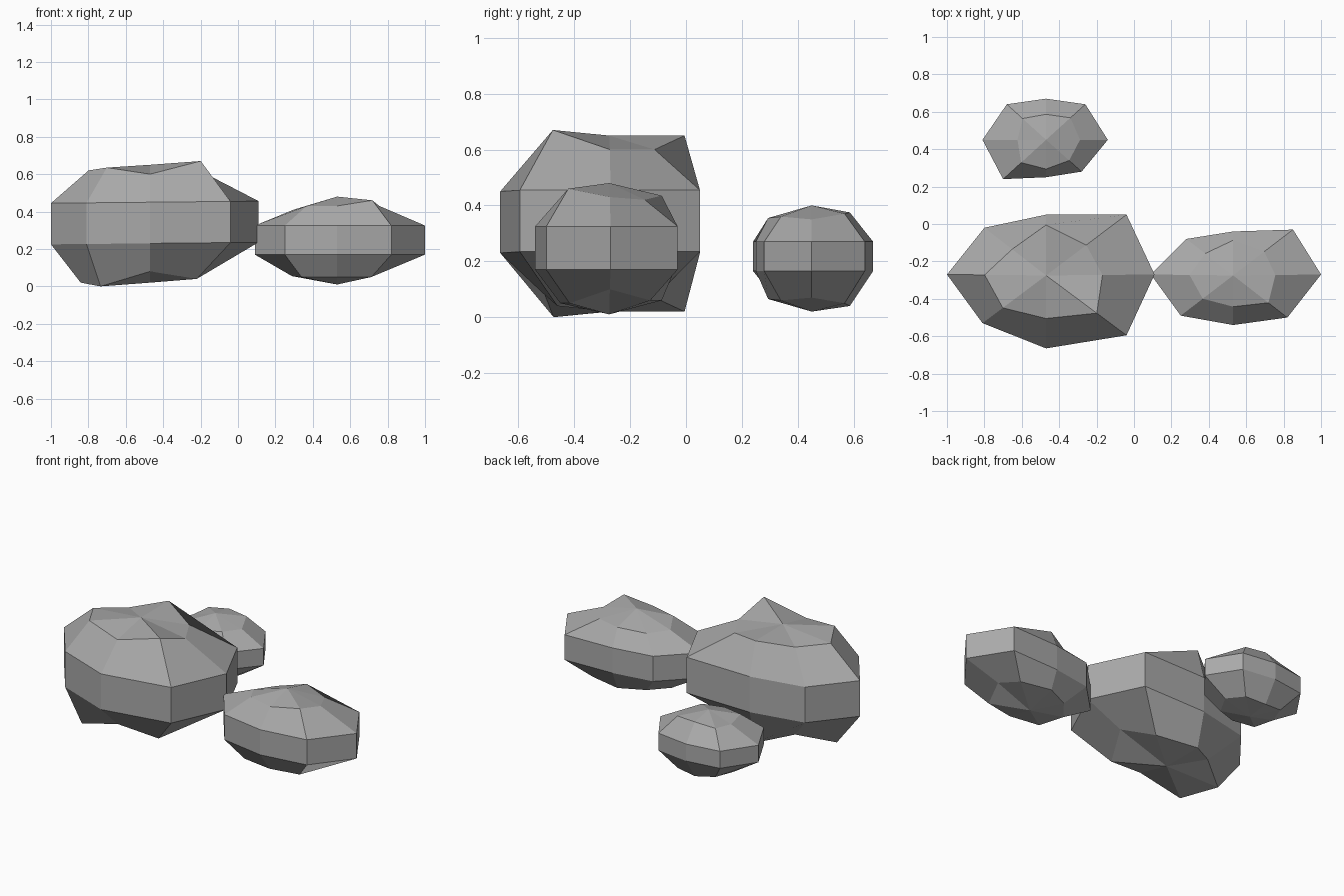
import bpy
import bmesh
from mathutils import Vector

default_cube = bpy.data.objects.get("Cube")
if default_cube:
    bpy.data.objects.remove(default_cube, do_unlink=True)

# One flat grey stone colour
stone = bpy.data.materials.new("stone_grey")
stone.use_nodes = True
stone_colour = (0.4, 0.4, 0.4, 1.0)
stone.diffuse_color = stone_colour
shader = stone.node_tree.nodes["Principled BSDF"]
shader.inputs["Base Color"].default_value = stone_colour
shader.inputs["Roughness"].default_value = 0.9


def make_ring(bm, pole, outline, scales, heights):
    """Add a ring of vertices: the outline shrunk towards the pole."""
    ring = []
    for point, scale, height in zip(outline, scales, heights):
        flat = pole + (Vector(point) - pole) * scale
        ring.append(bm.verts.new((flat.x, flat.y, height)))
    return ring


def make_rock(name, pole, ends, waist, tilt, outline, crown, base):
    """Low-poly boulder: pole, crown ring, two waist rings, base ring, pole.

    The outline runs anticlockwise from the -x tip. Crown and base each
    hold the shrink factors and the heights of their ring.
    """
    bm = bmesh.new()
    pole = Vector(pole)
    full = [1] * len(outline)

    def waist_heights(level):
        return [level + tilt * (point[0] - pole.x) for point in outline]

    rings = [
        make_ring(bm, pole, outline, *base),
        make_ring(bm, pole, outline, full, waist_heights(waist[0])),
        make_ring(bm, pole, outline, full, waist_heights(waist[1])),
        make_ring(bm, pole, outline, *crown),
    ]
    bottom, top = [bm.verts.new((pole.x, pole.y, z)) for z in ends]

    # Bands of quads between rings, fans of triangles at the poles
    count = len(outline)
    for i in range(count):
        j = (i + 1) % count
        for low, high in zip(rings, rings[1:]):
            bm.faces.new((low[i], low[j], high[j], high[i]))
        bm.faces.new((rings[-1][i], rings[-1][j], top))
        bm.faces.new((rings[0][j], rings[0][i], bottom))

    bmesh.ops.recalc_face_normals(bm, faces=bm.faces)
    mesh = bpy.data.meshes.new(name)
    bm.to_mesh(mesh)
    bm.free()
    mesh.materials.append(stone)
    rock = bpy.data.objects.new(name, mesh)
    bpy.context.collection.objects.link(rock)
    return rock


# Large boulder on the model's right
make_rock(
    "large_rock",
    pole=(-.47, -.275), ends=(.02, .65), waist=(.23, .45), tilt=.01,
    outline=[(-1, -.27), (-.81, -.53), (-.47, -.665), (-.04, -.595),
             (.11, -.27), (-.04, .05), (-.47, .05), (-.8, -.02)],
    crown=([.62, .68, .59, .63, .52, .5, .83, .55],
           [.62, .635, .6, .67, .6, .6, .65, .61]),
    base=([.7, .78, .59, .58, .59, .5, .83, .55],
          [.02, 0, .08, .04, .13, .07, .02, .07]),
)

# Medium, flatter boulder on the model's left
make_rock(
    "medium_rock",
    pole=(.53, -.275), ends=(.01, .48), waist=(.17, .325), tilt=0,
    outline=[(.09, -.27), (.25, -.49), (.53, -.54), (.82, -.5),
             (1, -.27), (.85, -.03), (.53, -.04), (.28, -.08)],
    crown=([.53, .58, .63, .65, .48, .52, .8, .6],
           [.41, .43, .43, .46, .43, .42, .435, .41]),
    base=([.55, .68, .66, .63, .5, .6, .8, .6],
          [.055, .05, .05, .05, .1, .06, .06, .06]),
)

# Small boulder behind
make_rock(
    "small_rock",
    pole=(-.47, .45), ends=(.02, .4), waist=(.165, .27), tilt=0,
    outline=[(-.81, .45), (-.7, .24), (-.47, .25), (-.28, .28),
             (-.14, .45), (-.26, .64), (-.47, .67), (-.68, .64)],
    crown=([.45, .58, .78, .65, .55, .62, .62, .6],
           [.35, .36, .355, .36, .35, .37, .375, .36]),
    base=([.5, .6, .78, .65, .55, .62, .62, .6],
          [.06, .06, .065, .06, .07, .05, .04, .06]),
)
